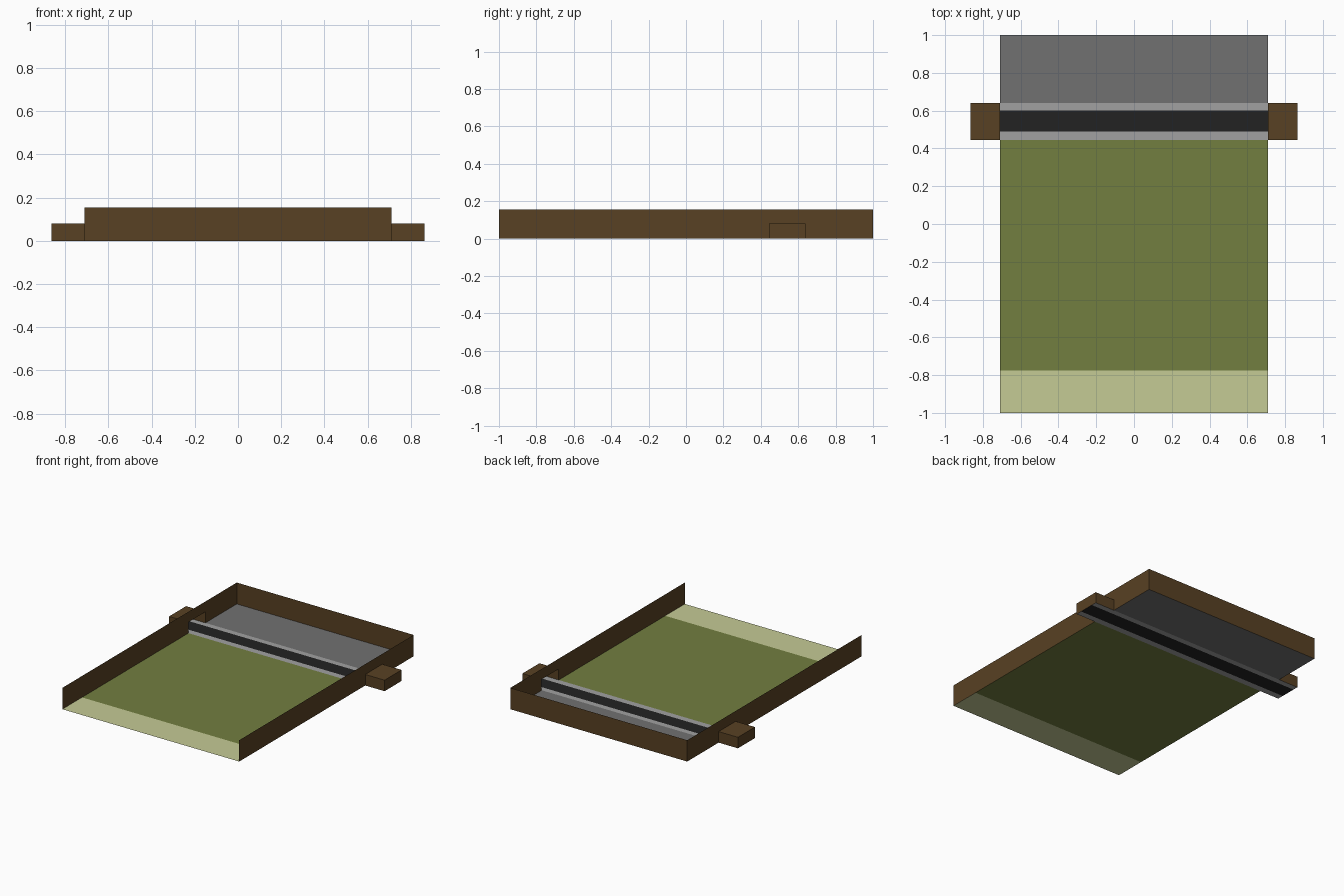
import bpy, bmesh

if "Cube" in bpy.data.objects:
    bpy.data.objects.remove(bpy.data.objects["Cube"])

# Main dimensions
W, D, H = 0.71, 1.0, 0.155          # half width, half depth, wall height
BX, BH = 0.865, 0.08                # outer end and height of the side boxes
Y0, Y1 = 0.445, 0.64                # front and back of the cross track


def material(name, rgb):
    def lin(c):
        c /= 255
        return c / 12.92 if c <= 0.04045 else ((c + 0.055) / 1.055) ** 2.4
    m = bpy.data.materials.new(name)
    m.diffuse_color = (*[lin(c) for c in rgb], 1)
    m.use_nodes = True
    m.node_tree.nodes["Principled BSDF"].inputs["Base Color"].default_value = m.diffuse_color
    return m


brown = material("brown", (88, 65, 35))
olive = material("olive_green", (114, 126, 64))
cream = material("pale_green", (197, 203, 149))
grey = material("mid_grey", (113, 113, 113))
light = material("light_grey", (161, 161, 161))
black = material("black", (34, 34, 34))


def make(name, quads, mat):
    """Object from a few quads, each a list of four corners."""
    bm = bmesh.new()
    for q in quads:
        bm.faces.new([bm.verts.new(p) for p in q])
    bmesh.ops.remove_doubles(bm, verts=bm.verts, dist=1e-5)
    me = bpy.data.meshes.new(name)
    bm.to_mesh(me)
    bm.free()
    me.materials.append(mat)
    ob = bpy.data.objects.new(name, me)
    bpy.context.collection.objects.link(ob)
    return ob


def flat(x0, x1, y0, y1, z):
    return [(x0, y0, z), (x1, y0, z), (x1, y1, z), (x0, y1, z)]


def side(x, y0, y1, z0, z1):
    return [(x, y0, z0), (x, y1, z0), (x, y1, z1), (x, y0, z1)]


def cross(y, x0, x1, z0, z1):
    return [(x0, y, z0), (x1, y, z0), (x1, y, z1), (x0, y, z1)]


# Floor bands; the track bands run on into the side boxes
for name, hw, y0, y1, mat in (
        ("front_floor_band", W, -D, -0.775, cream),
        ("main_floor", W, -0.775, Y0, olive),
        ("track_front_edge", BX, Y0, 0.49, light),
        ("track_centre", BX, 0.49, 0.60, black),
        ("track_back_edge", BX, 0.60, Y1, light),
        ("back_floor", W, Y1, D, grey)):
    make(name, [flat(-hw, hw, y0, y1, 0)], mat)

# Back wall
make("back_wall", [cross(D, -W, W, 0, H)], brown)

# Side walls with an opening into the hollow side boxes
for s, label in ((-1, "left"), (1, "right")):
    make(label + "_wall", [side(s * W, -D, Y0, 0, H),
                           side(s * W, Y0, Y1, BH, H),
                           side(s * W, Y1, D, 0, H)], brown)
    xa, xb = sorted((s * W, s * BX))
    box = make(label + "_side_box", [flat(xa, xb, Y0, Y1, BH),
                                     cross(Y0, xa, xb, 0, BH),
                                     cross(Y1, xa, xb, 0, BH),
                                     side(s * BX, Y0, Y1, 0, BH)], brown)
    bm = bmesh.new()
    bm.from_mesh(box.data)
    bmesh.ops.recalc_face_normals(bm, faces=bm.faces)
    bm.to_mesh(box.data)
    bm.free()
